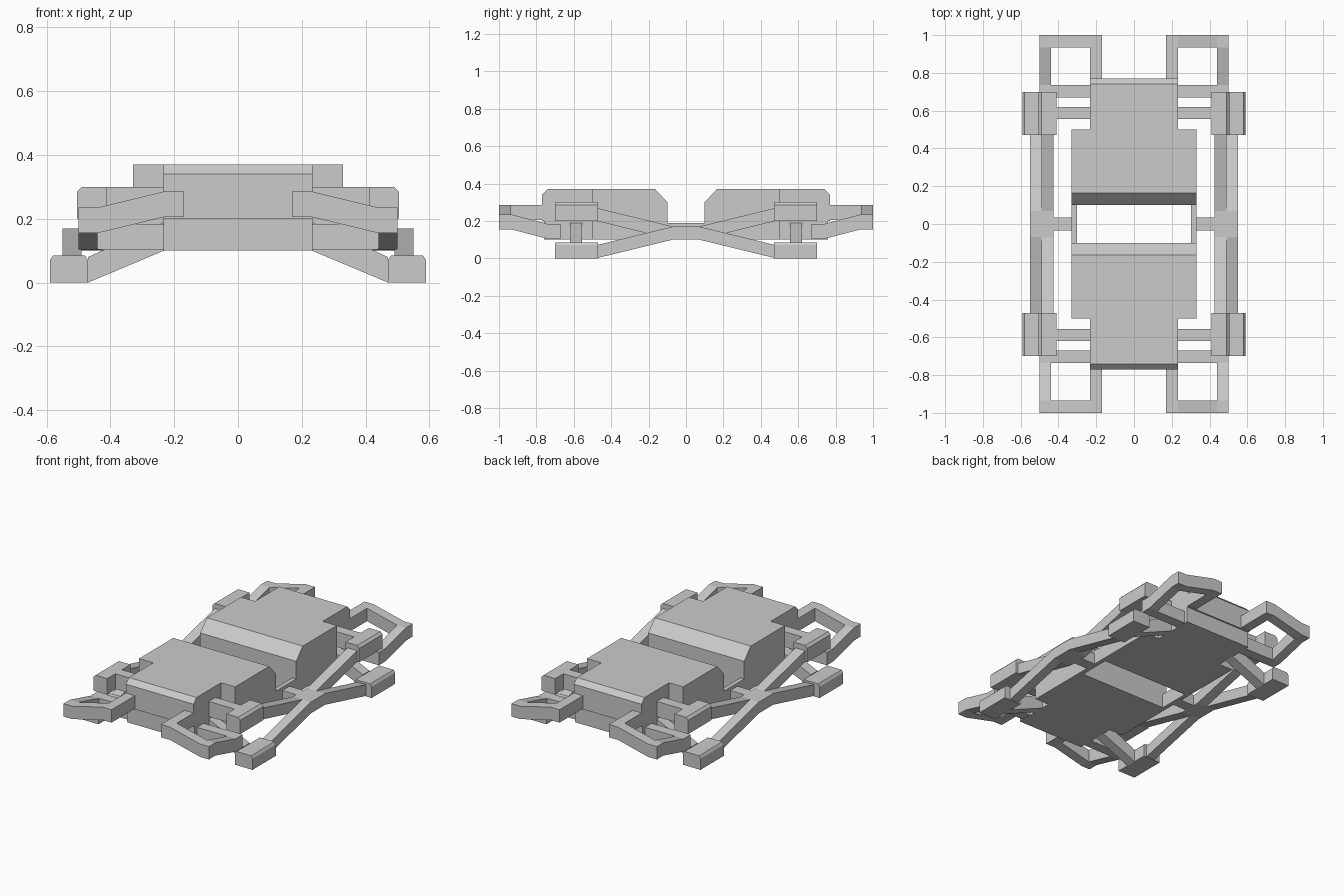
import bpy
import bmesh
from mathutils import Vector

cube = bpy.data.objects.get("Cube")
if cube:
    bpy.data.objects.remove(cube, do_unlink=True)

# Single plain grey
grey = bpy.data.materials.new("plain_grey")
grey.use_nodes = True
colour = (0.6, 0.6, 0.6, 1)
grey.diffuse_color = colour
grey.node_tree.nodes["Principled BSDF"].inputs["Base Color"].default_value = colour


def prism(name, profile, axis, low, high, mirror=(True, True)):
    """Extrude a profile along an axis, then mirror it across x and y."""
    bm = bmesh.new()

    def point(a, b, depth):
        return {"x": (depth, a, b), "y": (a, depth, b), "z": (a, b, depth)}[axis]

    face = bm.faces.new([bm.verts.new(point(a, b, low)) for a, b in profile])
    ext = bmesh.ops.extrude_face_region(bm, geom=[face])
    verts = [g for g in ext["geom"] if isinstance(g, bmesh.types.BMVert)]
    shift = Vector(point(0, 0, high - low))
    bmesh.ops.translate(bm, vec=shift, verts=verts)
    bmesh.ops.recalc_face_normals(bm, faces=bm.faces)
    mesh = bpy.data.meshes.new(name)
    bm.to_mesh(mesh)
    bm.free()
    mesh.materials.append(grey)
    obj = bpy.data.objects.new(name, mesh)
    bpy.context.collection.objects.link(obj)
    if any(mirror):
        mod = obj.modifiers.new("mirror", "MIRROR")
        mod.use_axis = (mirror[0], mirror[1], False)
        mod.use_mirror_merge = False
    return obj


def box(name, x, y, z, mirror=(True, True)):
    corners = [(x[0], y[0]), (x[1], y[0]), (x[1], y[1]), (x[0], y[1])]
    return prism(name, corners, "z", z[0], z[1], mirror)


def band(points, height):
    """Closed profile of a bar whose underside follows the points."""
    return points + [(a, b + height) for a, b in reversed(points)]


# Hull: wide inner section and narrow outer section, bevelled along the top
BOTH_ENDS = (False, True)
prism("wide_hull", [(0.10, 0.19), (0.10, 0.30), (0.165, 0.37), (0.50, 0.37), (0.50, 0.19)],
      "x", -0.33, 0.33, BOTH_ENDS)
prism("narrow_hull", [(0.50, 0.20), (0.50, 0.37), (0.74, 0.37), (0.77, 0.34), (0.77, 0.20)],
      "x", -0.233, 0.233, BOTH_ENDS)

# Lower chassis with side rails bridging the open middle
box("wide_chassis", (-0.33, 0.33), (0.10, 0.50), (0.10, 0.19), BOTH_ENDS)
box("narrow_chassis", (-0.233, 0.233), (0.50, 0.76), (0.10, 0.20), BOTH_ENDS)
box("side_rail", (0.303, 0.33), (-0.10, 0.10), (0.10, 0.19), (True, False))

# Crossed side arms and their central mount
box("cross_mount", (0.33, 0.43), (-0.035, 0.035), (0.10, 0.17), (True, False))
arms = {"lower_cross_arm": (0.49, 0.55, 0.0), "upper_cross_arm": (0.425, 0.49, 0.20)}
for name, (x0, x1, end) in arms.items():
    prism(name, band([(0, 0.10), (0.07, 0.10), (0.48, end)], 0.07), "x", x0, x1)

# Pods at the four corners, with a bevelled outer top edge
prism("upper_pod", [(0.41, 0.20), (0.505, 0.20), (0.505, 0.285), (0.49, 0.30), (0.41, 0.30)],
      "y", 0.47, 0.70)
prism("lower_pod", [(0.47, 0), (0.59, 0), (0.59, 0.07), (0.58, 0.085), (0.48, 0.085), (0.47, 0.07)],
      "y", 0.47, 0.70)

# Pod supports
box("upper_support", (0.23, 0.41), (0.555, 0.62), (0.205, 0.30))
prism("lower_support", [(0.22, 0.105), (0.47, 0), (0.47, 0.08), (0.22, 0.195)],
      "y", 0.555, 0.62)

# Corner bumper loops
box("bumper_root", (0.17, 0.233), (0.76, 1.0), (0.205, 0.285))
prism("bumper_bar", band([(0.233, 0.205), (0.44, 0.155), (0.50, 0.155)], 0.08),
      "y", 0.935, 1.0)
prism("bumper_side", band([(0.67, 0.103), (0.735, 0.103), (0.935, 0.155)], 0.08),
      "x", 0.44, 0.50)
box("bumper_return", (0.23, 0.44), (0.67, 0.735), (0.103, 0.183))
